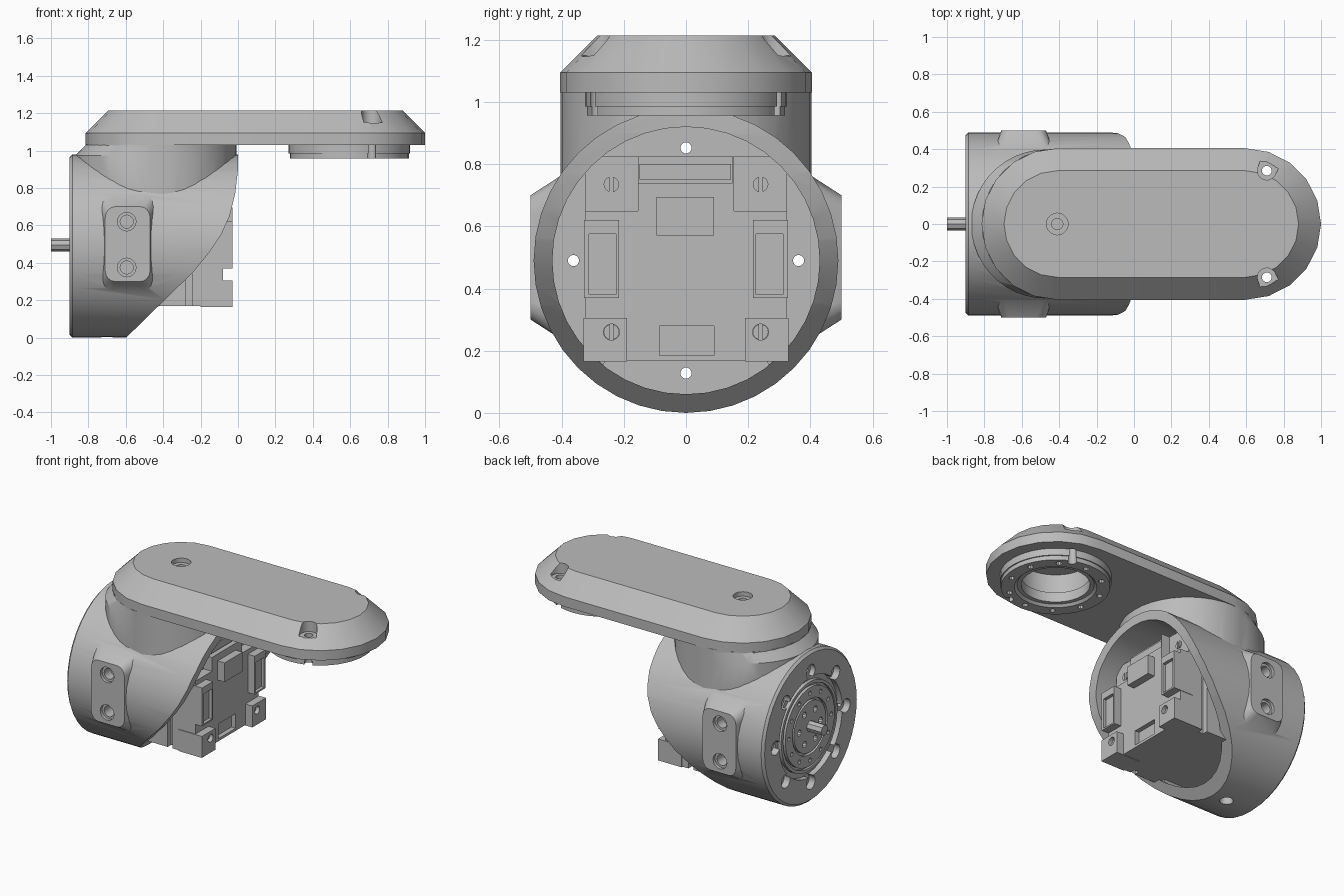
import bpy, bmesh
from math import pi, cos, sin
from mathutils import Vector, Matrix

if "Cube" in bpy.data.objects:
    bpy.data.objects.remove(bpy.data.objects["Cube"], do_unlink=True)

grey = bpy.data.materials.new("machined grey")
grey.use_nodes = True
grey.diffuse_color = (0.5, 0.5, 0.5, 1)
grey.node_tree.nodes["Principled BSDF"].inputs["Base Color"].default_value = (0.5, 0.5, 0.5, 1)

AXIS_Z = 0.49          # height of the housing axis
NECK_X, TIP_X = -0.41, 0.595


def finish(name, bm):
    bmesh.ops.recalc_face_normals(bm, faces=bm.faces)
    mesh = bpy.data.meshes.new(name)
    bm.to_mesh(mesh)
    bm.free()
    mesh.materials.append(grey)
    ob = bpy.data.objects.new(name, mesh)
    bpy.context.scene.collection.objects.link(ob)
    return ob


def loft(name, rings, closed=False):
    """Skin a list of point rings; cap the ends unless the loop closes."""
    bm = bmesh.new()
    vs = [[bm.verts.new(p) for p in ring] for ring in rings]
    n = len(vs[0])
    pairs = list(zip(vs, vs[1:])) + ([(vs[-1], vs[0])] if closed else [])
    for a, b in pairs:
        for i in range(n):
            j = (i + 1) % n
            bm.faces.new((a[i], a[j], b[j], b[i]))
    if not closed:
        bm.faces.new(vs[0])
        bm.faces.new(vs[-1])
    return finish(name, bm)


def circle_x(x, r, n=40):
    return [(x, r * cos(2 * pi * i / n), AXIS_Z + r * sin(2 * pi * i / n)) for i in range(n)]


def circle_z(cx, z, r, n=40):
    return [(cx + r * cos(2 * pi * i / n), r * sin(2 * pi * i / n), z) for i in range(n)]


def cylinder(name, r, a, b, n=16):
    a, b = Vector(a), Vector(b)
    turn = (b - a).to_track_quat('Z', 'Y').to_matrix().to_4x4()
    bm = bmesh.new()
    bmesh.ops.create_cone(bm, cap_ends=True, segments=n, radius1=r, radius2=r,
                          depth=(b - a).length, matrix=Matrix.Translation((a + b) / 2) @ turn)
    return finish(name, bm)


def box(name, x, y, z):
    return loft(name, [[(x[0], y[0], h), (x[1], y[0], h), (x[1], y[1], h), (x[0], y[1], h)] for h in z])


def combine(ob, other, op='DIFFERENCE'):
    mod = ob.modifiers.new(op, 'BOOLEAN')
    mod.operation, mod.solver, mod.object = op, 'EXACT', other
    mod.use_hole_tolerant = True
    bpy.context.view_layer.objects.active = ob
    bpy.ops.object.modifier_apply(modifier=mod.name)
    bpy.data.objects.remove(other, do_unlink=True)


def drill(ob, r, a, b, n=16):
    combine(ob, cylinder("drill", r, a, b, n))


def polar(r, angle, x):
    return (x, r * cos(angle), AXIS_Z + r * sin(angle))


# Back plate: hub recess with counterbored holes breaking into it
housing = loft("housing", [circle_x(-0.9, 0.475), circle_x(-0.885, 0.49), circle_x(0.1, 0.49)])
combine(housing, loft("hub_recess", [circle_x(-0.95, 0.325), circle_x(-0.865, 0.325)]))
for i in range(8):
    a = i * pi / 4
    drill(housing, 0.045, polar(0.362, a, -0.95), polar(0.362, a, -0.857))

# Neck that leans out towards the back plate
combine(housing, loft("neck", [circle_z(NECK_X, 0.5, 0.403), circle_z(NECK_X, 1.034, 0.403)]), 'UNION')
combine(housing, loft("neck_flare", [circle_z(-0.472, 0.61, 0.398, 44), circle_z(-0.472, 0.975, 0.398, 44),
                                     circle_z(NECK_X - 0.004, 1.031, 0.398, 44)]), 'UNION')


# Side bosses with rounded, tapering pads
def boss(side):
    bm = bmesh.new()
    bmesh.ops.create_cube(bm, size=2)
    for v in bm.verts:
        outer = v.co.y * side > 0
        v.co = (-0.59 + v.co.x * (0.12 if outer else 0.17), side * (0.5 if outer else 0.36),
                0.5 + v.co.z * (0.2 if outer else 0.29))
    edges = [e for e in bm.edges if abs(e.verts[0].co.y - e.verts[1].co.y) > 0.1]
    bmesh.ops.bevel(bm, geom=edges, offset=0.05, segments=4, profile=0.5, affect='EDGES')
    return finish("boss", bm)


for side in (-1, 1):
    combine(housing, boss(side), 'UNION')

# Hollow inside, then boss screw holes, drain, cable hole and through bolts
combine(housing, loft("cavity", [circle_x(-0.8, 0.43), circle_x(0.3, 0.43)]))
for side in (-1, 1):
    for z in (0.375, 0.62):
        drill(housing, 0.05, (-0.595, side * 0.48, z), (-0.595, side * 0.6, z))
        drill(housing, 0.035, (-0.595, side * 0.35, z), (-0.595, side * 0.55, z))
drill(housing, 0.04, (-0.7, 0, -0.1), (-0.7, 0, 0.2))
drill(housing, 0.05, (NECK_X, 0, 0.8), (NECK_X, 0, 1.0))
for i in range(4):
    drill(housing, 0.018, polar(0.362, i * pi / 2, -0.88), polar(0.362, i * pi / 2, -0.75))

# Sweeping slanted mouth
sweep = [(-0.7, -0.1), (-0.24, 0.35), (-0.15, 0.46), (-0.09, 0.55), (-0.045, 0.65),
         (-0.015, 0.77), (0.0, 0.9), (0.002, 1.2), (0.5, 1.2), (0.5, -0.1)]
combine(housing, loft("mouth", [[(x, y, z) for x, z in sweep] for y in (-0.8, 0.8)]))

# Rotating hub with grooves, bolt circle and shaft
hub = loft("hub", [circle_x(-0.84, 0.29), circle_x(-0.89, 0.29), circle_x(-0.89, 0.27),
                   circle_x(-0.875, 0.27), circle_x(-0.875, 0.255), circle_x(-0.895, 0.255),
                   circle_x(-0.895, 0.18), circle_x(-0.875, 0.18), circle_x(-0.875, 0.165),
                   circle_x(-0.895, 0.165)])
for count, radius, hole in ((12, 0.218, 0.014), (6, 0.11, 0.02)):
    for i in range(count):
        a = 2 * pi * i / count
        drill(hub, hole, polar(radius, a, -0.95), polar(radius, a, -0.86), 10)
shaft = cylinder("shaft", 0.035, (-1, 0, 0.495), (-0.86, 0, 0.495), 8)


# Arm: stadium plate with a chamfered top
def stadium(z, r, n=10):
    right = [(TIP_X + r * cos(a), r * sin(a), z) for a in (-pi / 2 + pi * i / n for i in range(n + 1))]
    left = [(NECK_X + r * cos(a), r * sin(a), z) for a in (pi / 2 + pi * i / n for i in range(n + 1))]
    return right + left


arm = loft("arm", [stadium(1.03, 0.405), stadium(1.094, 0.405), stadium(1.214, 0.285)])
drill(arm, 0.058, (NECK_X, 0, 1.185), (NECK_X, 0, 1.3), 20)
drill(arm, 0.03, (NECK_X, 0, 1.08), (NECK_X, 0, 1.3))
combine(arm, loft("pocket", [circle_z(TIP_X, 0.9, 0.22), circle_z(TIP_X, 1.165, 0.22)]))

# Output ring under the arm tip
rim = [(0.2, 1.035), (0.325, 1.035), (0.325, 0.985), (0.318, 0.985), (0.318, 0.957),
       (0.24, 0.957), (0.225, 0.972), (0.2, 0.972)]
ring = loft("output_ring", [circle_z(TIP_X, z, r) for r, z in rim], closed=True)
for i in range(10):
    a = 2 * pi * (i + 0.5) / 10
    p = (TIP_X + 0.275 * cos(a), 0.275 * sin(a))
    drill(ring, 0.018, (*p, 0.9), (*p, 1.0), 10)

# Tip screw pockets through the chamfer
for side in (-1, 1):
    p = Vector((0.71, side * 0.285, 0))
    out = Vector((0.115, side * 0.285, 0)).normalized()
    wide = Vector((-out.y, out.x, 0))
    base = [p - wide * 0.05, p + wide * 0.05, p + wide * 0.07 + out * 0.2, p - wide * 0.07 + out * 0.2]
    combine(arm, loft("notch", [[q + Vector((0, 0, z)) for q in base] for z in (1.15, 1.3)]))
    drill(arm, 0.05, (p.x, p.y, 1.147), (p.x, p.y, 1.3))
    for part in (arm, ring):
        drill(part, 0.026, (p.x, p.y, 0.9), (p.x, p.y, 1.31))

# Servo motor block inside the housing
motor = box("motor_body", (-0.82, -0.08), (-0.325, 0.325), (0.168, 0.825))
for s in (-1, 1):
    combine(motor, box("top_step", (-0.14, 0.1), sorted((s * 0.155, s * 0.4)), (0.65, 0.9)))
    combine(motor, box("side_slot", (-0.28, -0.245), sorted((s * 0.29, s * 0.4)), (0.1, 0.9)))
    # Side covers with a shallow recessed panel, and the low corner feet
    cover = box("side_cover", (-0.17, -0.03), sorted((s * 0.215, s * 0.328)), (0.37, 0.62))
    combine(cover, box("panel", (-0.05, 0.1), sorted((s * 0.225, s * 0.312)), (0.38, 0.575)))
    foot = box("corner_foot", (-0.2, -0.03), sorted((s * 0.19, s * 0.33)), (0.165, 0.305))
    drill(foot, 0.026, (-0.06, s * 0.24, 0.26), (0.1, s * 0.24, 0.26))
    cylinder("motor_lug", 0.036, (-0.81, s * 0.292, 0.18), (-0.45, s * 0.292, 0.18))
combine(motor, box("socket", (-0.11, 0.1), (-0.085, 0.09), (0.185, 0.28)))
combine(motor, box("top_slot", (-0.12, 0.1), (-0.155, 0.15), (0.74, 0.9)))
box("connector", (-0.12, -0.03), (-0.095, 0.09), (0.57, 0.695))
box("top_connector", (-0.15, -0.1), (-0.15, 0.145), (0.75, 0.8))

# Slotted screws on the motor corners
for s in (-1, 1):
    for x, z in ((-0.055, 0.26), (-0.135, 0.735)):
        screw = cylinder("motor_screw", 0.025, (x - 0.03, s * 0.24, z), (x, s * 0.24, z))
        combine(screw, box("slot", (x - 0.006, x + 0.1), (s * 0.24 - 0.006, s * 0.24 + 0.006),
                           (z - 0.05, z + 0.05)))

# Smooth round parts, keep hard edges
bpy.ops.object.select_all(action='DESELECT')
for ob in (housing, hub, ring, arm):
    ob.select_set(True)
    bpy.context.view_layer.objects.active = ob
bpy.ops.object.shade_smooth_by_angle(angle=pi / 6)
